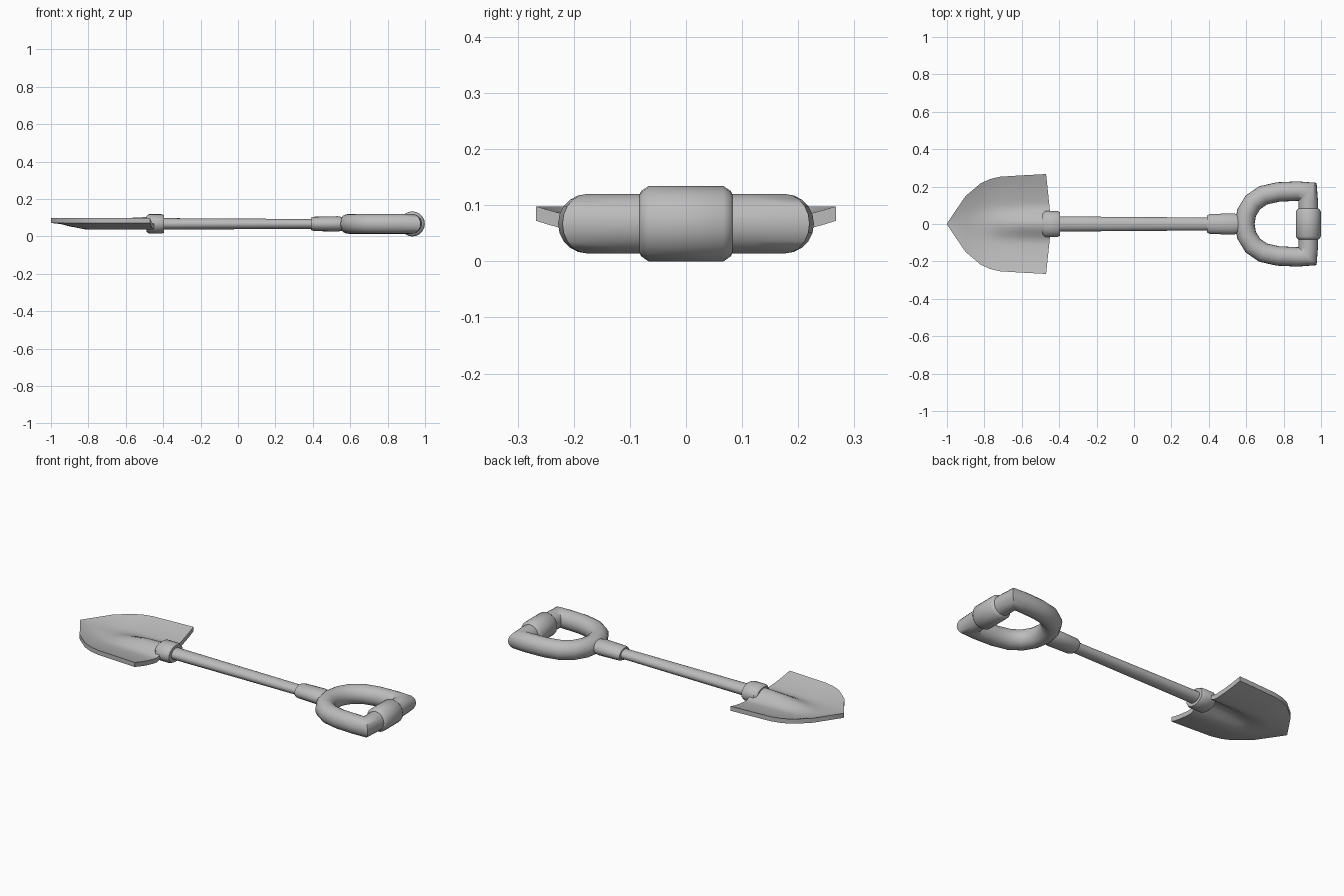
import bpy
import bmesh
import math
from mathutils import Vector

cube = bpy.data.objects.get("Cube")
if cube:
    bpy.data.objects.remove(cube, do_unlink=True)

AXIS_Z = 0.067
SIDES = 20

grey = bpy.data.materials.new("plain_grey")
grey.use_nodes = True
colour = (0.5, 0.5, 0.5, 1)
grey.diffuse_color = colour
grey.node_tree.nodes["Principled BSDF"].inputs["Base Color"].default_value = colour


def finish(name, bm, angle=40):
    bmesh.ops.recalc_face_normals(bm, faces=bm.faces)
    mesh = bpy.data.meshes.new(name)
    bm.to_mesh(mesh)
    bm.free()
    mesh.materials.append(grey)
    obj = bpy.data.objects.new(name, mesh)
    bpy.context.collection.objects.link(obj)
    bpy.ops.object.select_all(action="DESELECT")
    obj.select_set(True)
    bpy.context.view_layer.objects.active = obj
    bpy.ops.object.shade_smooth_by_angle(angle=math.radians(angle))
    return obj


def bridge(bm, rings, closed=False):
    pairs = list(zip(rings, rings[1:]))
    if closed:
        pairs.append((rings[-1], rings[0]))
    for a, b in pairs:
        for i in range(len(a)):
            j = (i + 1) % len(a)
            bm.faces.new((a[i], a[j], b[j], b[i]))
    if not closed:
        bm.faces.new(rings[0])
        bm.faces.new(rings[-1])


def turned(name, profile, along="X", centre=0.0, squash=1.0):
    """Round part along X or Y from (position, radius) pairs."""
    bm = bmesh.new()
    rings = []
    for pos, r in profile:
        ring = []
        for k in range(SIDES):
            a = math.tau * k / SIDES
            side, z = centre + r * math.cos(a), AXIS_Z + r * squash * math.sin(a)
            ring.append(bm.verts.new((pos, side, z) if along == "X" else (side, pos, z)))
        rings.append(ring)
    bridge(bm, rings)
    return finish(name, bm)


# Shaft and its two sockets, slightly flattened
turned("shaft", [(-0.47, 0.041), (0.45, 0.034)], squash=0.76)
turned("blade_collar", [(-0.49, 0.056), (-0.475, 0.07), (-0.41, 0.07), (-0.395, 0.062)], squash=0.75)
turned("handle_socket", [(0.39, 0.046), (0.405, 0.053), (0.53, 0.057), (0.59, 0.045)], squash=0.72)

# Looped handle: a tube swept round a closed path with mitred corners
half = [(0.592, 0), (0.602, 0.06), (0.635, 0.115), (0.69, 0.153), (0.77, 0.171),
        (0.876, 0.176), (0.932, 0.176), (0.932, 0.12)]
path = [Vector(p) for p in half + [(x, -y) for x, y in reversed(half[1:])]]
bm = bmesh.new()
rings = []
for i, p in enumerate(path):
    before = (p - path[i - 1]).normalized()
    after = (path[(i + 1) % len(path)] - p).normalized()
    tangent = (before + after).normalized()
    outward = Vector((-tangent.y, tangent.x))
    mitre = 1 / tangent.dot(after)
    ring = []
    for k in range(SIDES):
        a = math.tau * k / SIDES
        stretch = min(mitre, 1.2) if math.cos(a) > 0 else mitre
        q = p + outward * (0.052 * stretch * math.cos(a))
        ring.append(bm.verts.new((q.x, q.y, AXIS_Z + 0.053 * math.sin(a))))
    rings.append(ring)
bridge(bm, rings, closed=True)
finish("handle_loop", bm, 50)

# Thicker sleeve on the crossbar
turned("grip", [(-0.083, 0.052), (-0.08, 0.058), (-0.067, 0.067),
                (0.067, 0.067), (0.08, 0.058), (0.083, 0.052)], along="Y", centre=0.932)

# Blade: a dished sheet with a pressed centre ridge that fades towards the tip
outline = [(-1.0, 0.003), (-0.95, 0.077), (-0.9, 0.15), (-0.82, 0.217), (-0.77, 0.24),
           (-0.715, 0.253), (-0.6, 0.26), (-0.47, 0.267)]
COLUMNS = 24
THICK = 0.026


def smooth(v):
    v = max(0.0, min(1.0, v))
    return v * v * (3 - 2 * v)


bm = bmesh.new()
rings = []
for x, width in outline:
    top, bottom = [], []
    dish = 0.042 * smooth((x + 1.0) / 0.22)
    ridge = 0.05 * smooth((x + 0.9) / 0.4)
    for c in range(COLUMNS + 1):
        t = 2 * c / COLUMNS - 1
        y = width * t
        back = 0.028 * (1 - abs(t)) if x == outline[-1][0] else 0
        z = 0.098 - dish * (1 - t * t) + ridge * (1 - smooth(abs(y) / 0.1))
        top.append(bm.verts.new((x + back, y, z)))
        bottom.append(bm.verts.new((x + back, y, z - THICK)))
    rings.append(top + bottom[::-1])
bridge(bm, rings)
finish("blade", bm)
